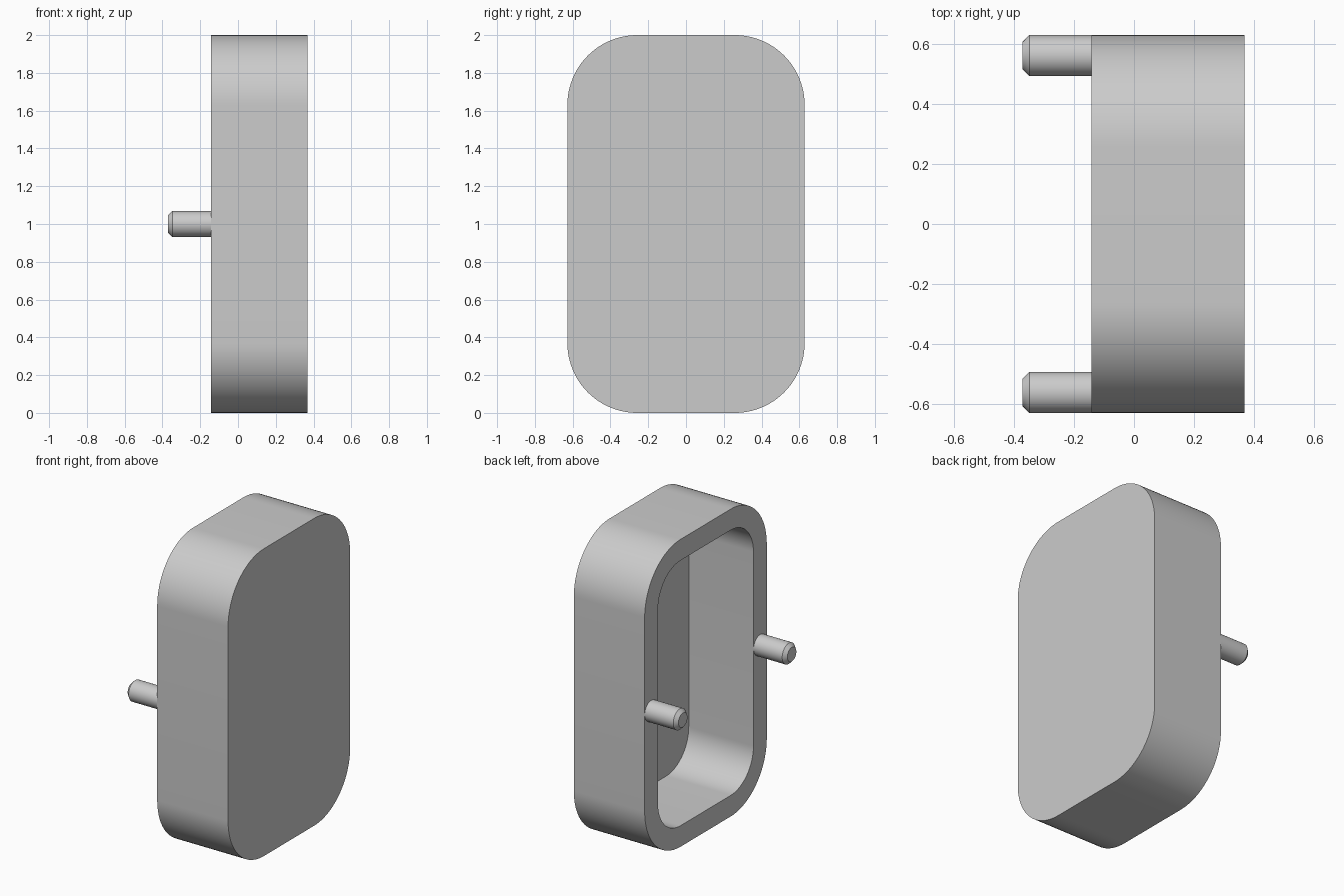
import bpy, bmesh, math

if "Cube" in bpy.data.objects:
    bpy.data.objects.remove(bpy.data.objects["Cube"])

W, H = 1.256, 2.0            # body width (y) and height (z)
X_BACK, X_FRONT = -0.142, 0.368
WALL, FLOOR = 0.137, 0.044
RADIUS = 0.37
SEG = 24

grey = bpy.data.materials.new("light_grey")
grey.diffuse_color = (0.6, 0.6, 0.6, 1)
grey.use_nodes = True
grey.node_tree.nodes["Principled BSDF"].inputs["Base Color"].default_value = grey.diffuse_color


def rounded_loop(bm, x, inset):
    """Rounded rectangle of vertices in the plane at x."""
    r = RADIUS - inset
    cy, cz = W / 2 - RADIUS, H / 2 - RADIUS
    verts = []
    for q, (sy, sz) in enumerate([(1, 1), (-1, 1), (-1, -1), (1, -1)]):
        for i in range(SEG + 1):
            a = (q + i / SEG) * math.pi / 2
            verts.append(bm.verts.new((x, sy * cy + r * math.cos(a),
                                       H / 2 + sz * cz + r * math.sin(a))))
    return verts


def circle_loop(bm, x, y, r, n=48):
    return [bm.verts.new((x, y + r * math.cos(2 * math.pi * i / n),
                          H / 2 + r * math.sin(2 * math.pi * i / n))) for i in range(n)]


def skin(bm, loops):
    """Join successive loops with quads and cap both ends."""
    for a, b in zip(loops, loops[1:]):
        n = len(a)
        for i in range(n):
            j = (i + 1) % n
            bm.faces.new((a[i], a[j], b[j], b[i]))
    bm.faces.new(loops[0])
    bm.faces.new(loops[-1])


def finish(bm, name):
    bmesh.ops.recalc_face_normals(bm, faces=bm.faces)
    me = bpy.data.meshes.new(name)
    bm.to_mesh(me)
    bm.free()
    me.materials.append(grey)
    ob = bpy.data.objects.new(name, me)
    bpy.context.collection.objects.link(ob)
    bpy.ops.object.select_all(action='DESELECT')
    ob.select_set(True)
    bpy.context.view_layer.objects.active = ob
    bpy.ops.object.shade_smooth_by_angle(angle=math.radians(30))


# Hollow tray: outer face, outer wall, rim, inner wall, cavity floor
bm = bmesh.new()
skin(bm, [rounded_loop(bm, X_FRONT, 0), rounded_loop(bm, X_BACK, 0),
          rounded_loop(bm, X_BACK, WALL), rounded_loop(bm, X_FRONT - FLOOR, WALL)])
finish(bm, "hollow_body")

# Two chamfered pegs standing on the rim
PEG_R, CHAMFER = 0.068, 0.022
for side, name in ((1, "left_peg"), (-1, "right_peg")):
    y = side * (W / 2 - PEG_R)
    bm = bmesh.new()
    skin(bm, [circle_loop(bm, X_BACK + 0.002, y, PEG_R),
              circle_loop(bm, -0.37 + CHAMFER, y, PEG_R),
              circle_loop(bm, -0.37, y, PEG_R - CHAMFER)])
    finish(bm, name)
